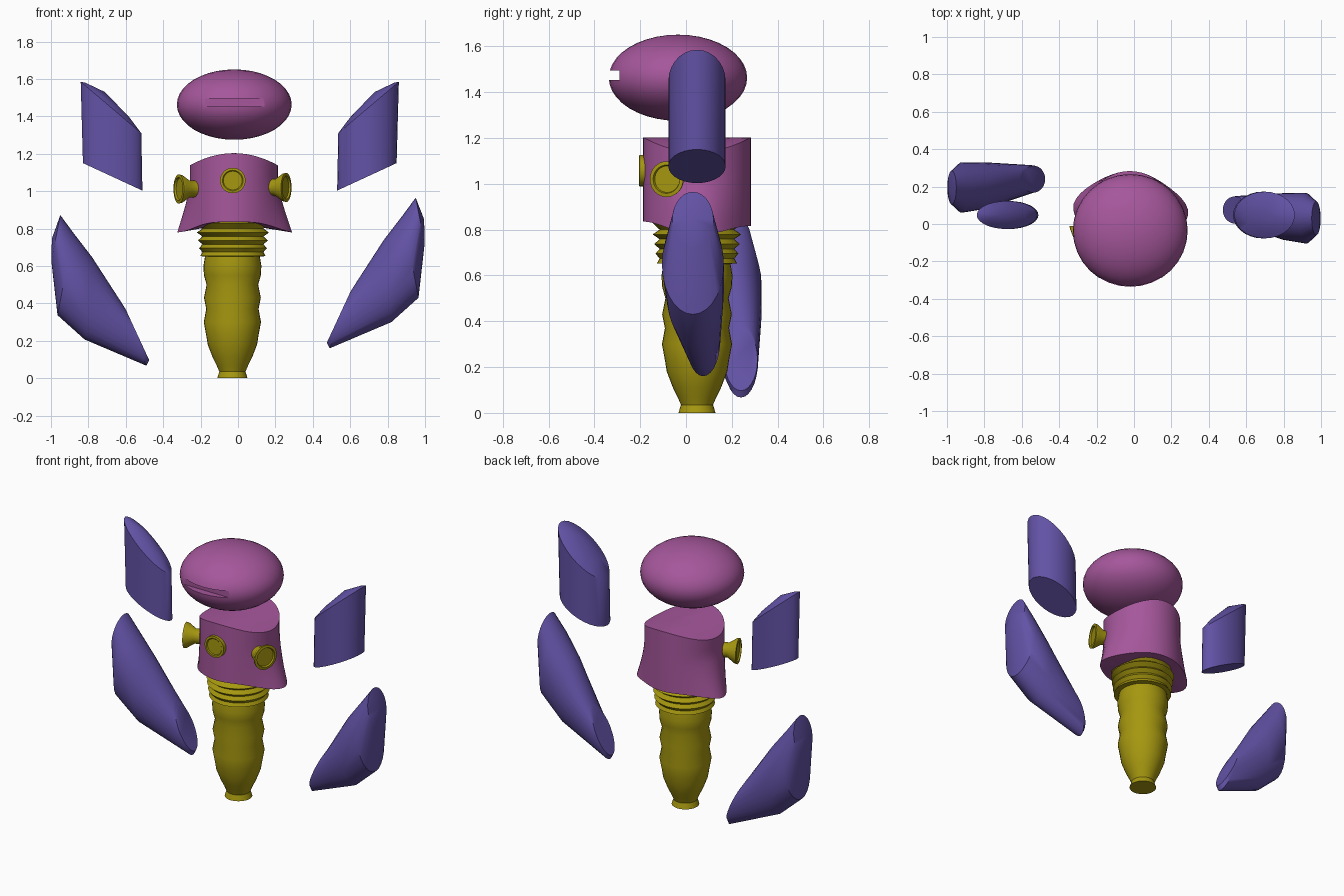
import bpy, bmesh, math
from mathutils import Vector

if "Cube" in bpy.data.objects:
    bpy.data.objects.remove(bpy.data.objects["Cube"])


def material(name, rgb):
    m = bpy.data.materials.new(name)
    m.diffuse_color = (*rgb, 1)
    m.use_nodes = True
    m.node_tree.nodes["Principled BSDF"].inputs["Base Color"].default_value = m.diffuse_color
    return m


PINK = material("pink", (0.38, 0.095, 0.33))
PURPLE = material("purple", (0.125, 0.085, 0.38))
YELLOW = material("olive yellow", (0.38, 0.31, 0.005))


def loft(name, rings, mat, angle=35, tip=None):
    """Skin a list of equal-length rings and close both ends."""
    bm = bmesh.new()
    loops = [[bm.verts.new(p) for p in ring] for ring in rings]
    n = len(loops[0])
    for a, b in zip(loops, loops[1:]):
        for i in range(n):
            j = (i + 1) % n
            bm.faces.new((a[i], a[j], b[j], b[i]))
    bm.faces.new(loops[0][::-1])
    if tip:
        t = bm.verts.new(tip)
        for i in range(n):
            bm.faces.new((loops[-1][i], loops[-1][(i + 1) % n], t))
    else:
        bm.faces.new(loops[-1])
    bmesh.ops.recalc_face_normals(bm, faces=bm.faces)
    me = bpy.data.meshes.new(name)
    bm.to_mesh(me)
    bm.free()
    ob = bpy.data.objects.new(name, me)
    bpy.context.collection.objects.link(ob)
    me.materials.append(mat)
    smooth(ob, angle)
    return ob


def smooth(ob, angle):
    bpy.ops.object.select_all(action='DESELECT')
    ob.select_set(True)
    bpy.context.view_layer.objects.active = ob
    bpy.ops.object.shade_smooth_by_angle(angle=math.radians(angle))


def turned(name, profile, origin, axis, mat, n=32):
    """Turn a (radius, distance) profile about an axis."""
    q = Vector(axis).to_track_quat('Z', 'Y')
    rings = [[Vector(origin) + q @ Vector((r * math.cos(2 * math.pi * i / n),
                                           r * math.sin(2 * math.pi * i / n), d))
              for i in range(n)] for r, d in profile]
    return loft(name, rings, mat)


def limb(name, sections, side=1, dx=0, dy=0, dz=0, thin=1, tip=None):
    """Loft tilted ellipses: (ax, az, bx, bz, y centre, y half width)."""
    def place(x, y, z):
        return Vector((side * (x + dx), y + dy, z + dz))
    rings = []
    for ax, az, bx, bz, yc, ry in sections:
        ring = []
        for i in range(28):
            t = 2 * math.pi * i / 28
            k = (1 - math.cos(t)) / 2
            ring.append(place(ax + (bx - ax) * k, yc + thin * ry * math.sin(t), az + (bz - az) * k))
        rings.append(ring)
    return loft(name, rings, PURPLE, 40, place(*tip) if tip else None)


# Head with a mouth slot
bpy.ops.mesh.primitive_uv_sphere_add(segments=32, ring_count=20, location=(-0.02, -0.035, 1.463))
head = bpy.context.object
head.name = "head"
head.scale = (0.307, 0.302, 0.188)
head.data.materials.append(PINK)
smooth(head, 35)
bpy.ops.mesh.primitive_cube_add(size=1, location=(-0.008, -0.4, 1.474))
cutter = bpy.context.object
cutter.name = "mouth_cutter"
cutter.scale = (0.355, 0.22, 0.042)
cutter.data.materials.append(PINK)
cutter.hide_render = True
cut = head.modifiers.new("mouth", 'BOOLEAN')
cut.object = cutter
cut.solver = 'EXACT'
bpy.context.view_layer.objects.active = head
bpy.ops.object.modifier_apply(modifier=cut.name)
bpy.data.objects.remove(cutter)
smooth(head, 35)

# Torso: round barrel, arched top, skirt flaring out at both sides
CX, CY, R, N = -0.022, 0.048, 0.235, 48


def torso_ring(level, radius):
    ring = []
    for i in range(N):
        t = 2 * math.pi * i / N
        c, s = math.cos(t), math.sin(t)
        x, y = radius * c, radius * s
        top = 1.203 - 0.065 * (x / R) ** 2
        bottom = 0.835 - 0.055 * abs(c) ** 4 * (radius / R) - 0.02 * max(s, 0)
        z = bottom + (top - bottom) * level
        lift = min(max((1.04 - z) / 0.26, 0), 1) ** 1.2
        centre = 0.35 if c < 0 else 0.1
        flare = 0.33 * lift * max(0, math.cos(math.asin(s) - centre)) ** 4
        ring.append((CX + x * (1 + flare), CY + y, z))
    return ring


rings = [torso_ring(0, R * k) for k in (0.05, 0.6)]
rings += [torso_ring(k / 10, R) for k in range(11)]
rings += [torso_ring(1, R * k) for k in (0.8, 0.55, 0.3, 0.05)]
loft("torso", rings, PINK)

# Ribbed collar and bulging lower body
collar = [(0.19, 0.86), (0.195, 0.83)]
for k in range(4):
    z = 0.80 - k * 0.042
    collar += [(0.163, z), (0.193 - 0.006 * k, z - 0.021)]
collar += [(0.165, 0.652), (0.14, 0.65)]
turned("ribbed_collar", collar, (-0.027, 0.048, 0), (0, 0, 1), YELLOW)
body = [(0.145, 0.66), (0.155, 0.60), (0.152, 0.55), (0.138, 0.50), (0.152, 0.43),
        (0.14, 0.37), (0.153, 0.30), (0.14, 0.23), (0.132, 0.18), (0.105, 0.11),
        (0.085, 0.07), (0.07, 0.035), (0.081, 0)]
turned("lower_body", body, (-0.03, 0.048, 0), (0, 0, 1), YELLOW)

# Knobs on the chest
knob = [(0.045, -0.10), (0.045, -0.06), (0.075, -0.015), (0.078, 0), (0.062, 0.002), (0.058, -0.008)]
turned("right_knob", knob, (0.258, -0.085, 1.02), (0.93, -0.36, 0), YELLOW)
turned("left_knob", knob, (-0.317, -0.085, 1.012), (-0.93, -0.36, 0), YELLOW)
front = [(0.068, -0.05), (0.068, 0), (0.055, 0.001), (0.05, -0.004)]
turned("front_knob", front, (-0.028, -0.204, 1.057), (0, -1, 0), YELLOW)

# Upper arms: oval posts with slanted ends
upper = [(0.53, 1.003, 0.848, 1.15, 0.048, 0.125),
         (0.536, 1.31, 0.86, 1.585, 0.048, 0.125),
         (0.60, 1.395, 0.835, 1.58, 0.048, 0.09)]
limb("right_upper_arm", upper, tip=(0.73, 0.048, 1.53))
limb("left_upper_arm", upper, side=-1, dx=-0.019, thin=0.6, tip=(0.73, 0.048, 1.53))

# Lower arms: fat outer end tapering to an oval inner end
lower = [(0.60, 0.46, 0.475, 0.19, 0.075, 0.072),
         (0.615, 0.485, 0.49, 0.16, 0.075, 0.075),
         (0.78, 0.74, 0.82, 0.30, 0.04, 0.125),
         (0.88, 0.87, 0.965, 0.43, 0.03, 0.135),
         (0.95, 0.965, 0.998, 0.72, 0.03, 0.09)]
limb("right_lower_arm", lower, tip=(0.995, 0.03, 0.85))
limb("left_lower_arm", lower, side=-1, dy=0.165, dz=-0.093, tip=(0.995, 0.03, 0.84))
